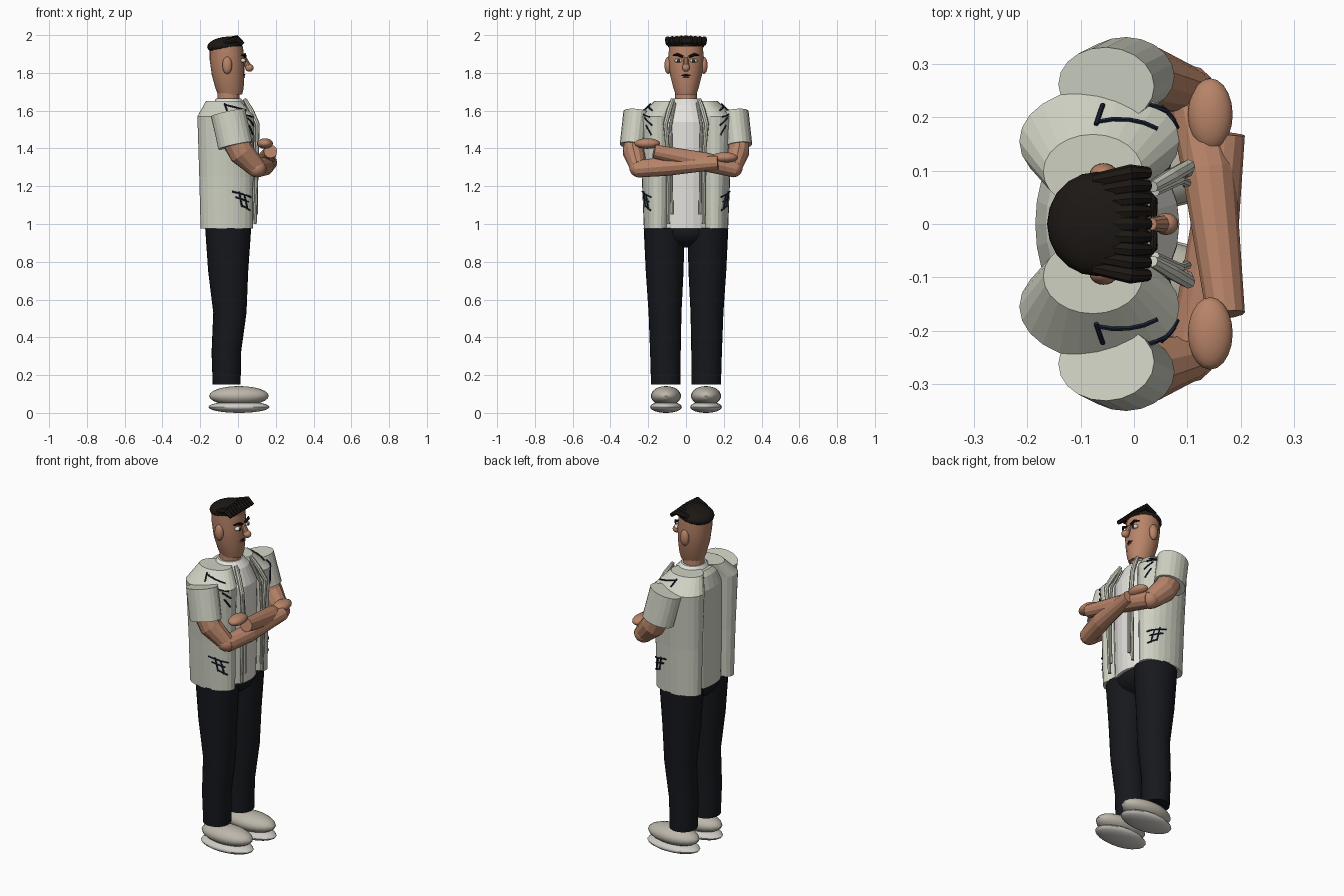
import bpy, bmesh
from math import sin, cos, pi, radians
from mathutils import Vector, Matrix

if "Cube" in bpy.data.objects:
    bpy.data.objects.remove(bpy.data.objects["Cube"])


def material(name, r, g, b):
    m = bpy.data.materials.new(name)
    m.diffuse_color = (r, g, b, 1)
    m.use_nodes = True
    m.node_tree.nodes["Principled BSDF"].inputs["Base Color"].default_value = m.diffuse_color
    return m


SKIN = material("skin", 0.48, 0.23, 0.14)
SHIRT = material("overshirt_cloth", 0.62, 0.64, 0.54)
WHITE = material("undershirt_cloth", 0.78, 0.76, 0.72)
BLACK = material("trouser_cloth", 0.008, 0.009, 0.012)
HAIR = material("hair", 0.012, 0.009, 0.007)
SHOE = material("shoe_canvas", 0.5, 0.47, 0.4)
SOLE = material("sole_rubber", 0.62, 0.6, 0.56)
INK = material("print_ink", 0.01, 0.015, 0.035)
IRIS = material("iris", 0.03, 0.03, 0.03)
LIP = material("lip", 0.16, 0.06, 0.045)


def finish(name, bm, mat, smooth=None):
    bmesh.ops.recalc_face_normals(bm, faces=bm.faces)
    me = bpy.data.meshes.new(name)
    bm.to_mesh(me)
    bm.free()
    ob = bpy.data.objects.new(name, me)
    bpy.context.collection.objects.link(ob)
    me.materials.append(mat)
    if smooth:
        bpy.ops.object.select_all(action='DESELECT')
        ob.select_set(True)
        bpy.context.view_layer.objects.active = ob
        bpy.ops.object.shade_smooth_by_angle(angle=radians(smooth))
    return ob


def skin_rings(name, rings, mat, smooth=None):
    bm = bmesh.new()
    loops = [[bm.verts.new(p) for p in ring] for ring in rings]
    n = len(loops[0])
    for a, b in zip(loops, loops[1:]):
        for i in range(n):
            j = (i + 1) % n
            bm.faces.new((a[i], a[j], b[j], b[i]))
    bm.faces.new(loops[0])
    bm.faces.new(loops[-1])
    return finish(name, bm, mat, smooth)


def loft(name, sections, mat, sides=20, smooth=None):
    """Stack of level ellipses: (z, centre x, centre y, radius x, radius y)."""
    rings = [[(cx + rx * cos(2 * pi * i / sides), cy + ry * sin(2 * pi * i / sides), z)
              for i in range(sides)] for z, cx, cy, rx, ry in sections]
    return skin_rings(name, rings, mat, smooth)


def tube(name, path, radii, mat, sides=12, smooth=None, squash=1.0):
    """Round or squashed tube along a path; squash scales the roughly sideways radius."""
    pts = [Vector(p) for p in path]
    rings = []
    for k, p in enumerate(pts):
        d = (pts[min(k + 1, len(pts) - 1)] - pts[max(k - 1, 0)]).normalized()
        ref = Vector((1, 0, 0)) if abs(d.x) < 0.8 else Vector((0, 0, 1))
        u = (ref - d * ref.dot(d)).normalized()
        v = d.cross(u)
        rings.append([p + radii[k] * (u * cos(2 * pi * i / sides) + squash * v * sin(2 * pi * i / sides))
                      for i in range(sides)])
    return skin_rings(name, rings, mat, smooth)


def ball(name, centre, radii, mat, rot=None, seg=20):
    bm = bmesh.new()
    m = Matrix.Translation(centre) @ (rot or Matrix()) @ Matrix.Diagonal((*radii, 1))
    bmesh.ops.create_uvsphere(bm, u_segments=seg, v_segments=seg * 3 // 5, radius=1, matrix=m)
    return finish(name, bm, mat, 40)


# Overshirt panel sections, also used to lay the print on the cloth
PANEL = [(0.975, -0.06, 0.15, 0.138, 0.073), (1.25, -0.062, 0.152, 0.143, 0.082),
         (1.57, -0.065, 0.155, 0.15, 0.1), (1.65, -0.077, 0.098, 0.093, 0.07)]


def panel_point(deg, z, s):
    for a, b in zip(PANEL, PANEL[1:]):
        if z <= b[0]:
            break
    t = (z - a[0]) / (b[0] - a[0])
    _, cx, cy, rx, ry = [p + (q - p) * t for p, q in zip(a, b)]
    w = radians(deg)
    return (cx + (rx + .002) * cos(w), s * (cy + (ry + .002) * sin(w)), z + .002)


# Print strokes as (angle, z) pairs
STROKES = [((78, 1.17), (25, 1.14)), ((70, 1.14), (35, 1.115)), ((62, 1.17), (55, 1.09)),
           ((48, 1.15), (38, 1.075)), ((55, 1.095), (28, 1.07)),
           ((88, 1.63), (30, 1.60)), ((85, 1.60), (88, 1.635)), ((65, 1.585), (22, 1.565)),
           ((40, 1.56), (15, 1.52)), ((35, 1.52), (18, 1.47))]

for side, s in (("left", 1), ("right", -1)):
    # Shoes
    ball(f"{side}_shoe", (0.005, s * 0.106, 0.09), (0.158, 0.08, 0.052), SHOE)
    ball(f"{side}_shoe_sole", (0.005, s * 0.106, 0.031), (0.162, 0.084, 0.031), SOLE)

    # Trouser leg
    loft(f"{side}_trouser_leg", [
        (0.15, -0.06, s * 0.107, 0.074, 0.078), (0.32, -0.062, s * 0.109, 0.078, 0.081),
        (0.53, -0.043, s * 0.111, 0.088, 0.087), (0.75, -0.052, s * 0.113, 0.106, 0.1),
        (0.98, -0.052, s * 0.116, 0.122, 0.108)], BLACK, 24, 30)

    # Open overshirt half
    loft(f"{side}_overshirt_panel", [(z, cx, s * cy, rx, ry) for z, cx, cy, rx, ry in PANEL], SHIRT, 24)

    # Lapel and front edge strips
    tube(f"{side}_lapel", [(0.035, s * 0.07, 1.66), (0.07, s * 0.09, 1.6), (0.102, s * 0.108, 1.53),
                           (0.1, s * 0.098, 1.4), (0.09, s * 0.095, 1.0)],
         [0.011, 0.014, 0.013, 0.011, 0.009], SHIRT, 8)
    tube(f"{side}_front_edge", [(0.04, s * 0.06, 1.64), (0.088, s * 0.082, 1.52), (0.1, s * 0.077, 1.35),
                                (0.098, s * 0.075, 1.05)], [0.008] * 4, SHIRT, 8)

    # Printed strokes
    for k, (a, b) in enumerate(STROKES):
        path = [panel_point(a[0] + (b[0] - a[0]) * t / 4, a[1] + (b[1] - a[1]) * t / 4, s) for t in range(5)]
        tube(f"{side}_print_stroke_{k}", path, [0.0045] * 5, INK, 6)

    # Sleeve and upper arm
    tube(f"{side}_sleeve", [(-0.052, s * 0.26, 1.59), (-0.014, s * 0.279, 1.415)],
         [0.092, 0.092], SHIRT, 20, squash=0.78)
    tube(f"{side}_upper_arm", [(-0.02, s * 0.275, 1.45), (0.02, s * 0.277, 1.375), (0.1, s * 0.25, 1.295)],
         [0.07, 0.068, 0.052], SKIN, 12, squash=0.85)
    ball(f"{side}_elbow", (0.1, s * 0.25, 1.295), (0.052, 0.05, 0.048), SKIN, seg=12)

    # Ear, eye and brow
    ball(f"{side}_ear", (-0.057, s * 0.094, 1.84), (0.026, 0.02, 0.046), SKIN)
    ball(f"{side}_eye", (0.027, s * 0.04, 1.865), (0.015, 0.021, 0.011), WHITE, seg=14)
    ball(f"{side}_iris", (0.038, s * 0.04, 1.865), (0.007, 0.009, 0.009), IRIS, seg=12)
    tube(f"{side}_eyebrow", [(0.037, s * 0.016, 1.885), (0.036, s * 0.045, 1.897), (0.02, s * 0.068, 1.893)],
         [0.007, 0.008, 0.004], HAIR, 8)

# Crossed forearms and hands, the left one on top
for side, s, wrist_z, hand_z in (("left", 1, 1.385, 1.426), ("right", -1, 1.325, 1.352)):
    wrist = (0.172, s * -0.17, wrist_z)
    tube(f"{side}_forearm", [(0.105, s * 0.26, 1.292), (0.14, s * 0.1, 1.292 + (wrist_z - 1.292) * 0.4), wrist],
         [0.046, 0.05, 0.036], SKIN, 12)
    ball(f"{side}_hand", (0.143, s * -0.205, hand_z), (0.042, 0.068, 0.028), SKIN)

# Hips joining the legs
ball("trouser_hips", (-0.052, 0, 0.96), (0.118, 0.18, 0.085), BLACK)

# Undershirt and overshirt back
loft("undershirt", [(0.975, -0.045, 0, 0.125, 0.15), (1.3, -0.045, 0, 0.13, 0.16),
                    (1.54, -0.045, 0, 0.13, 0.15), (1.63, -0.045, 0, 0.092, 0.105),
                    (1.665, -0.05, 0, 0.065, 0.07)], WHITE, 24)
loft("overshirt_back", [(0.975, -0.12, 0, 0.06, 0.13), (1.55, -0.125, 0, 0.06, 0.14),
                        (1.62, -0.115, 0, 0.05, 0.11), (1.645, -0.11, 0, 0.035, 0.09)], SHIRT, 20)

# Neck and head
loft("neck", [(1.64, -0.05, 0, 0.06, 0.06), (1.72, -0.05, 0, 0.056, 0.056)], SKIN, 16)
loft("head", [(1.685, -0.042, 0, 0.064, 0.056), (1.72, -0.045, 0, 0.075, 0.068),
              (1.79, -0.053, 0, 0.086, 0.086), (1.87, -0.058, 0, 0.092, 0.094),
              (1.94, -0.062, 0, 0.088, 0.092), (1.965, -0.065, 0, 0.06, 0.065)], SKIN, 18, 25)

# Nose and mouth
tube("nose_bridge", [(0.032, 0, 1.88), (0.058, 0, 1.825)], [0.012, 0.018], SKIN, 10)
ball("nose_tip", (0.06, 0, 1.827), (0.023, 0.021, 0.021), SKIN, seg=14)
tube("mouth", [(0.02, -0.032, 1.775), (0.03, 0, 1.779), (0.02, 0.032, 1.775)], [0.004, 0.007, 0.004], LIP, 8)
tube("upper_lip_hair", [(0.022, -0.034, 1.784), (0.034, 0, 1.79), (0.022, 0.034, 1.784)],
     [0.003, 0.005, 0.003], HAIR, 8)

# Hair cap and forward-combed locks
ball("hair_cap", (-0.068, 0, 1.948), (0.096, 0.098, 0.043), HAIR,
     Matrix.Rotation(radians(-8), 4, 'Y'))
for i in range(9):
    y = -0.096 + 0.024 * i
    drop = 0.012 * abs(i - 4) / 4
    tube(f"hair_lock_{i}", [(-0.075, y * 0.85, 1.972 - drop), (-0.005, y, 1.984 - drop / 2), (0.027, y, 1.952)],
         [0.013, 0.016, 0.011], HAIR, 8)
